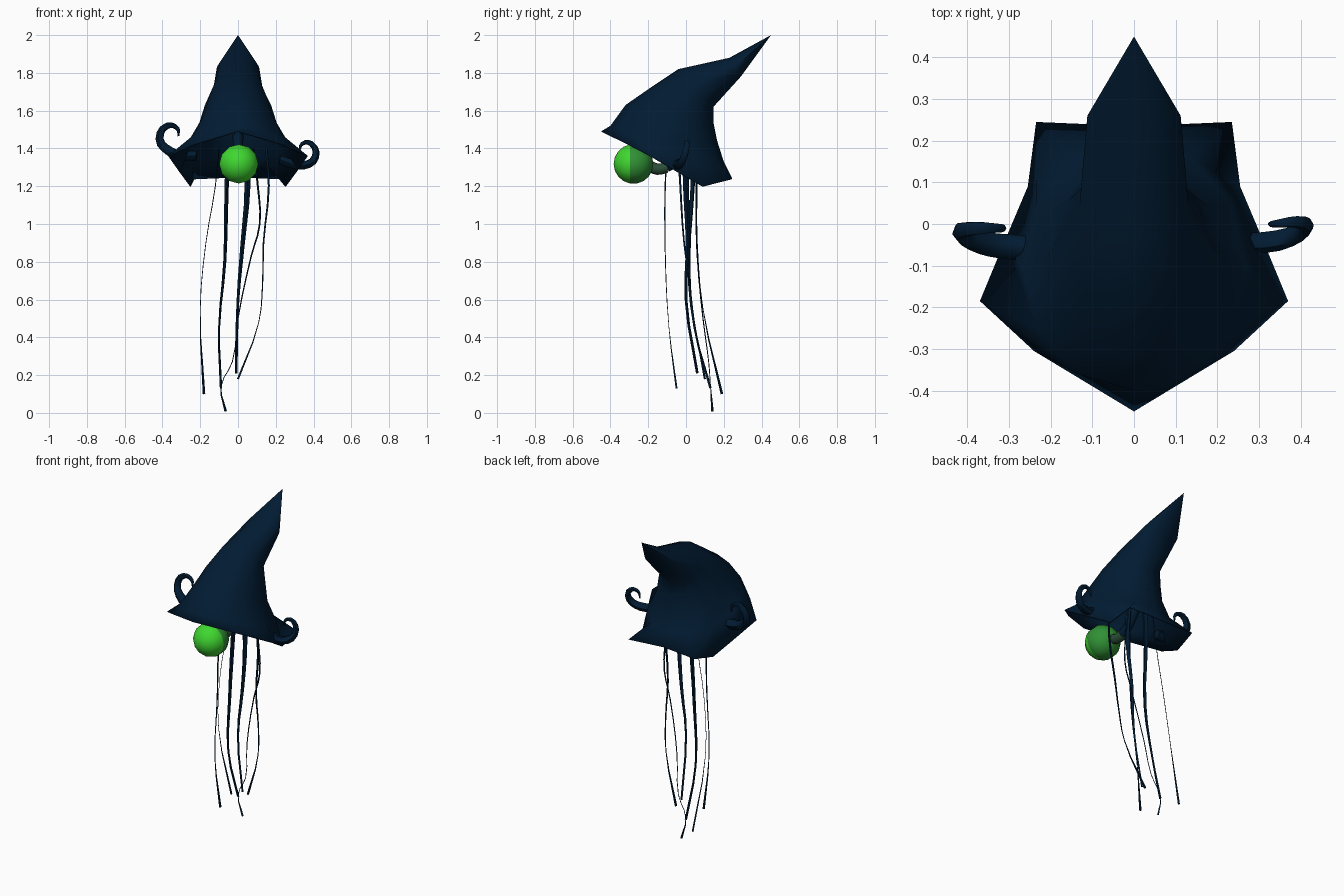
import bpy, bmesh, math

cube = bpy.data.objects.get("Cube")
if cube:
    bpy.data.objects.remove(cube, do_unlink=True)


def material(name, rgb):
    m = bpy.data.materials.new(name)
    m.use_nodes = True
    m.diffuse_color = (*rgb, 1)
    m.node_tree.nodes["Principled BSDF"].inputs["Base Color"].default_value = (*rgb, 1)
    return m


navy = material("dark navy", (0.0005, 0.011, 0.032))
green = material("bright green", (0.05, 0.68, 0.03))
leaf = material("deep green", (0.03, 0.28, 0.035))
moss = material("dark moss", (0.025, 0.075, 0.04))


def select(obj):
    bpy.ops.object.select_all(action='DESELECT')
    obj.select_set(True)
    bpy.context.view_layer.objects.active = obj


def finish(obj, mats, angle=40):
    obj.data.materials.clear()
    for mat in mats:
        obj.data.materials.append(mat)
    select(obj)
    bpy.ops.object.shade_smooth_by_angle(angle=math.radians(angle))


def tube(name, points, radii, mat, sides=1, steps=3):
    """Tapered tube along a smooth path, turned into a mesh."""
    curve = bpy.data.curves.new(name, 'CURVE')
    curve.dimensions = '3D'
    curve.bevel_depth = 1
    curve.bevel_resolution = sides
    curve.resolution_u = steps
    curve.use_fill_caps = True
    spline = curve.splines.new('BEZIER')
    spline.bezier_points.add(len(points) - 1)
    for bp, p, r in zip(spline.bezier_points, points, radii):
        bp.co, bp.radius = p, r
        bp.handle_left_type = bp.handle_right_type = 'AUTO'
    obj = bpy.data.objects.new(name, curve)
    bpy.context.collection.objects.link(obj)
    select(obj)
    bpy.ops.object.convert(target='MESH')
    finish(bpy.context.object, [mat], 60)


# Pointed hood: a cornered brim lofted through tilted rings to a swept-back tip
brim = [(0, -0.45, 1.49), (0.24, -0.305, 1.42), (0.37, -0.185, 1.36), (0.31, -0.04, 1.275),
        (0.255, 0.09, 1.2), (0.235, 0.245, 1.24), (0, 0.235, 1.25)]
half = len(brim) - 1
# Each ring: front (y, z), back (y, z), half width
rings = [((-0.40, 1.52), (0.2, 1.33), 0.27),
         ((-0.32, 1.63), (0.165, 1.44), 0.205),
         ((-0.19, 1.72), (0.145, 1.54), 0.175),
         ((-0.04, 1.82), (0.145, 1.62), 0.13),
         ((0.23, 1.88), (0.29, 1.78), 0.112)]


def full_loop(points):
    return points + [(-x, y, z) for x, y, z in points[-2:0:-1]]


def ring(front, back, width):
    points = []
    for i in range(half + 1):
        a = math.pi * i / half
        t = (1 - math.cos(a)) / 2
        points.append((width * math.sin(a), front[0] + (back[0] - front[0]) * t,
                       front[1] + (back[1] - front[1]) * t))
    return full_loop(points)


bm = bmesh.new()
loops = [[bm.verts.new(p) for p in loop] for loop in [full_loop(brim)] + [ring(*r) for r in rings]]
n = half * 2
for low, high in zip(loops, loops[1:]):
    for i in range(n):
        j = (i + 1) % n
        bm.faces.new((low[i], low[j], high[j], high[i]))
tip = bm.verts.new((0, 0.45, 2.0))
for i in range(n):
    bm.faces.new((loops[-1][i], loops[-1][(i + 1) % n], tip))
bmesh.ops.recalc_face_normals(bm, faces=bm.faces)
mesh = bpy.data.meshes.new("hood")
bm.to_mesh(mesh)
bm.free()
hood = bpy.data.objects.new("hood", mesh)
bpy.context.collection.objects.link(hood)
finish(hood, [navy], 50)
shell = hood.modifiers.new("thickness", 'SOLIDIFY')
shell.thickness = 0.006
shell.offset = -1

# Single round eye, bright in front and deeper green behind
bpy.ops.mesh.primitive_uv_sphere_add(segments=12, ring_count=9, radius=0.105, location=(0.004, -0.278, 1.318),
                                     rotation=(math.pi / 2, 0, 0))
eye = bpy.context.object
eye.name = "eye"
finish(eye, [green, leaf], 60)
for face in eye.data.polygons:
    face.material_index = 0 if face.center.z > 0.02 else 1

# Short stalk behind the eye, rooted inside the hood
tube("eye_stalk", [(0, -0.2, 1.31), (0, -0.15, 1.29), (0, -0.1, 1.3)], [0.03, 0.03, 0.028], moss, 2)
tube("stalk_root", [(0, -0.105, 1.3), (0, -0.04, 1.34), (0, 0.02, 1.42), (0, 0.14, 1.5)],
     [0.027, 0.027, 0.027, 0.03], navy, 2)

# Curled side horns, the right one larger and higher
tube("right_curl", [(-0.22, -0.06, 1.36), (-0.3, -0.055, 1.362), (-0.365, -0.045, 1.387), (-0.415, -0.02, 1.45),
                    (-0.375, -0.01, 1.52), (-0.32, -0.01, 1.505), (-0.315, -0.01, 1.465)],
     [0.03, 0.03, 0.028, 0.022, 0.017, 0.011, 0.004], navy)
tube("left_curl", [(0.22, -0.045, 1.34), (0.345, -0.04, 1.31), (0.41, -0.01, 1.355), (0.388, 0.005, 1.425),
                   (0.34, 0, 1.425), (0.325, 0, 1.385)],
     [0.026, 0.025, 0.02, 0.015, 0.01, 0.004], navy)

# Trailing tentacles: top thickness and path
tentacles = {
    "outer_right": (0.003, [(-0.1, 0.05, 1.4), (-0.12, 0.055, 1.2), (-0.17, 0.06, 0.9), (-0.2, 0.09, 0.55),
                            (-0.18, 0.19, 0.1)]),
    "front_right": (0.006, [(-0.05, -0.1, 1.4), (-0.06, -0.11, 1.2), (-0.07, -0.11, 0.85), (-0.1, -0.09, 0.45),
                            (-0.09, -0.05, 0.13)]),
    "centre": (0.02, [(0.04, 0, 1.4), (0.05, 0.0, 1.2), (0.025, 0.01, 0.9), (0, 0, 0.6), (-0.01, 0.06, 0.21)]),
    "inner_right": (0.016, [(-0.05, 0.04, 1.4), (-0.06, 0.035, 1.2), (-0.07, 0.015, 0.8), (-0.1, 0.045, 0.45),
                            (-0.09, 0.13, 0.13)]),
    "outer_left": (0.008, [(0.15, -0.04, 1.4), (0.163, -0.03, 1.2), (0.135, -0.01, 0.9), (0.13, 0.02, 0.68),
                           (0.11, 0.045, 0.48), (0, 0.1, 0.18)]),
    "inner_left": (0.006, [(0.08, 0.05, 1.4), (0.105, 0.055, 1.2), (0.115, 0.055, 1.0), (0.07, 0.06, 0.83),
                           (0, 0.09, 0.5), (-0.03, 0.12, 0.27), (-0.09, 0.13, 0.14), (-0.065, 0.14, 0.008)]),
}
for name, (thick, path) in tentacles.items():
    last = len(path) - 1
    radii = [max(thick * (1 - 0.85 * i / last), 0.002) for i in range(last)] + [0.007]
    tube(name + "_tentacle", path, radii, navy, 0)
